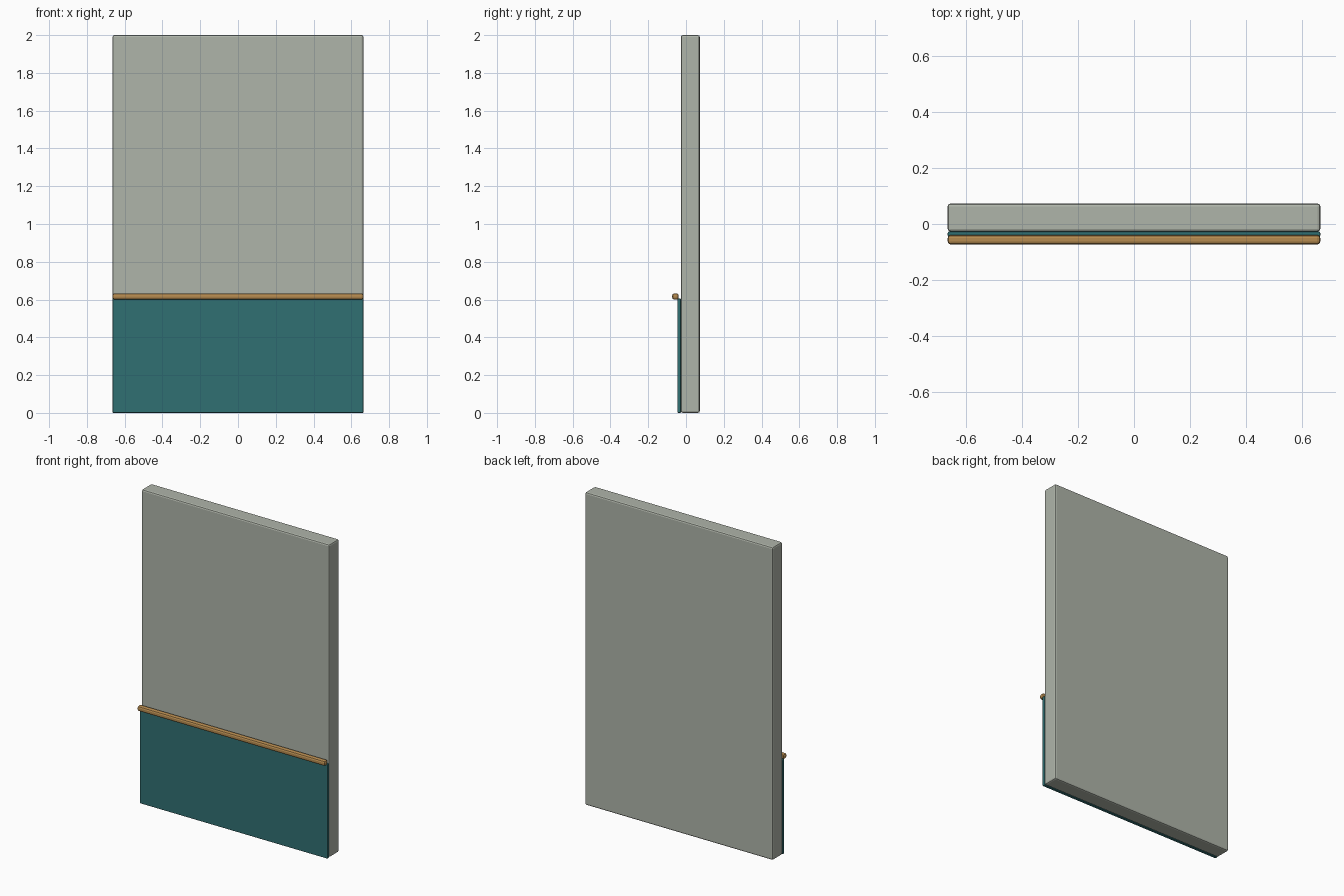
import bpy

if "Cube" in bpy.data.objects:
    bpy.data.objects.remove(bpy.data.objects["Cube"])


def bevelled_box(name, lo, hi, bevel, segments, color):
    """Box between two corners with rounded edges."""
    bpy.ops.mesh.primitive_cube_add(
        size=1, location=[(a + b) / 2 for a, b in zip(lo, hi)])
    ob = bpy.context.object
    ob.name = name
    ob.scale = [b - a for a, b in zip(lo, hi)]
    bpy.ops.object.transform_apply(location=False, rotation=False, scale=True)
    mod = ob.modifiers.new("rounded_edges", 'BEVEL')
    mod.width = bevel
    mod.segments = segments
    mod.limit_method = 'ANGLE'
    mat = bpy.data.materials.new(name + "_paint")
    mat.diffuse_color = color
    mat.use_nodes = True
    mat.node_tree.nodes["Principled BSDF"].inputs["Base Color"].default_value = mat.diffuse_color
    ob.data.materials.append(mat)
    return ob


W = 0.664  # half width shared by all parts

# Plaster wall slab
bevelled_box("wall", (-W, -0.027, 0), (W, 0.073, 2.0), 0.010, 2,
             (0.43, 0.46, 0.40, 1))
# Wainscot panel covering the lower front
bevelled_box("wainscot_panel", (-W, -0.046, 0), (W, -0.027, 0.605), 0.005, 2,
             (0.03, 0.16, 0.17, 1))
# Rounded wooden rail on top of the panel
bevelled_box("chair_rail", (-W, -0.073, 0.600), (W, -0.039, 0.633), 0.011, 2,
             (0.47, 0.26, 0.08, 1))
